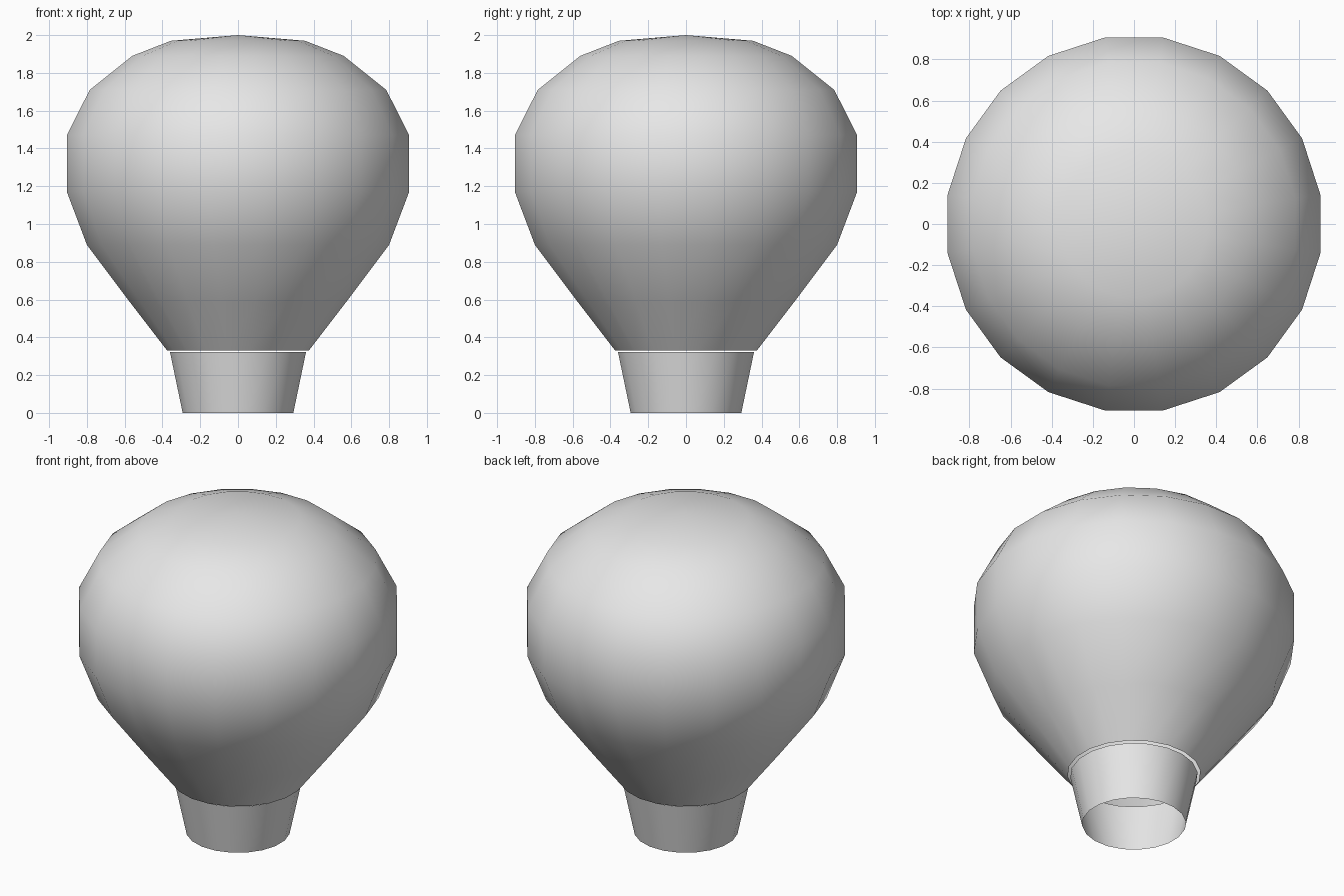
import bpy
import bmesh
import math

SIDES = 20

cube = bpy.data.objects.get("Cube")
if cube:
    bpy.data.objects.remove(cube, do_unlink=True)

# Single plain grey for the whole model
grey = bpy.data.materials.new("plain grey")
grey.use_nodes = True
colour = (0.8, 0.8, 0.8, 1)
grey.diffuse_color = colour
grey.node_tree.nodes["Principled BSDF"].inputs["Base Color"].default_value = colour


def lathe(name, profile, pole=None):
    """Revolve (half width, z) points into a smooth open shell, with an optional top point."""
    bm = bmesh.new()
    scale = 1 / math.cos(math.pi / SIDES)   # half widths are measured across the flats
    rings = []
    for half_width, z in profile:
        r = half_width * scale
        angles = [math.tau * (i + 0.5) / SIDES for i in range(SIDES)]
        rings.append([bm.verts.new((r * math.cos(a), r * math.sin(a), z)) for a in angles])
    for low, high in zip(rings, rings[1:]):
        for i in range(SIDES):
            j = (i + 1) % SIDES
            bm.faces.new((low[i], low[j], high[j], high[i]))
    if pole is not None:
        tip = bm.verts.new((0, 0, pole))
        for i in range(SIDES):
            bm.faces.new((rings[-1][i], rings[-1][(i + 1) % SIDES], tip))
    for face in bm.faces:
        face.smooth = True
    mesh = bpy.data.meshes.new(name)
    bm.to_mesh(mesh)
    bm.free()
    mesh.materials.append(grey)
    obj = bpy.data.objects.new(name, mesh)
    bpy.context.collection.objects.link(obj)
    return obj


# Balloon envelope, open at the mouth
lathe("balloon_envelope",
      [(0.375, 0.33), (0.575, 0.59), (0.80, 0.89), (0.906, 1.17), (0.906, 1.47),
       (0.785, 1.71), (0.56, 1.89), (0.355, 1.97)], pole=2.0)

# Tapered skirt just below the mouth, open at both ends
lathe("lower_skirt", [(0.293, 0.0), (0.36, 0.322)])
